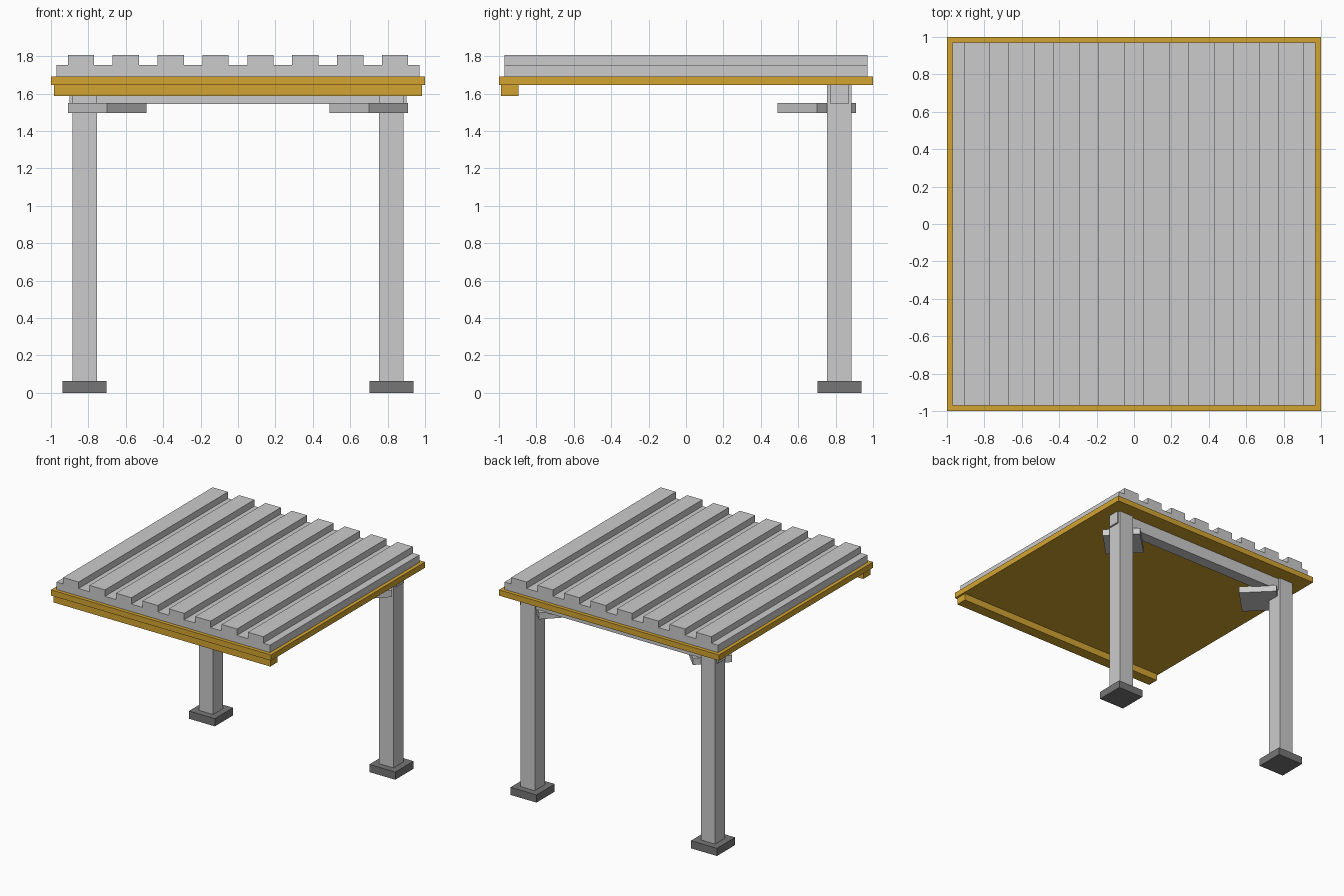
import bpy, bmesh, math
from mathutils import Matrix

if "Cube" in bpy.data.objects:
    bpy.data.objects.remove(bpy.data.objects["Cube"])


def material(name, rgb):
    m = bpy.data.materials.new(name)
    m.diffuse_color = (*rgb, 1)
    m.use_nodes = True
    m.node_tree.nodes["Principled BSDF"].inputs["Base Color"].default_value = m.diffuse_color
    return m


gold = material("gold_trim", (0.65, 0.37, 0.03))
stone = material("footing_grey", (0.18, 0.18, 0.18))


def box(name, x, y, z, mat=None, turn=0):
    """Box from (min, max) ranges, turned about its own vertical axis."""
    ranges = (x, y, z)
    size = [b - a for a, b in ranges]
    centre = [(a + b) / 2 for a, b in ranges]
    bm = bmesh.new()
    bmesh.ops.create_cube(bm, size=1, matrix=Matrix.Diagonal((*size, 1)))
    mesh = bpy.data.meshes.new(name)
    bm.to_mesh(mesh)
    bm.free()
    ob = bpy.data.objects.new(name, mesh)
    ob.location = centre
    ob.rotation_euler.z = turn
    bpy.context.collection.objects.link(ob)
    if mat:
        mesh.materials.append(mat)
    return ob


def around(c, half):
    return (c - half, c + half)


# Rear posts with footings and diagonal corner plates
for side, s in (("left", -1), ("right", 1)):
    box(f"{side}_footing", around(s * 0.82, 0.118), around(0.82, 0.118), (0, 0.063), stone)
    box(f"{side}_post", around(s * 0.82, 0.065), around(0.82, 0.065), (0.063, 1.645))
    box(f"{side}_corner_plate", around(s * 0.70, 0.1485), around(0.70, 0.1485),
        (1.495, 1.55), turn=math.radians(45))

# Cross beam joining the posts
box("rear_beam", (-0.90, 0.90), around(0.82, 0.048), (1.545, 1.645))

# Roof: gold base, front lip, grey deck
box("roof_base", (-1, 1), (-1, 1), (1.645, 1.692), gold)
box("front_lip", (-0.985, 0.985), (-0.988, -0.895), (1.588, 1.645), gold)
box("roof_deck", (-0.97, 0.97), (-0.97, 0.97), (1.692, 1.753))

# Raised roof slats
for i in range(8):
    box(f"roof_slat_{i + 1}", around(-0.84 + 0.24 * i, 0.07), (-0.97, 0.97), (1.753, 1.806))
